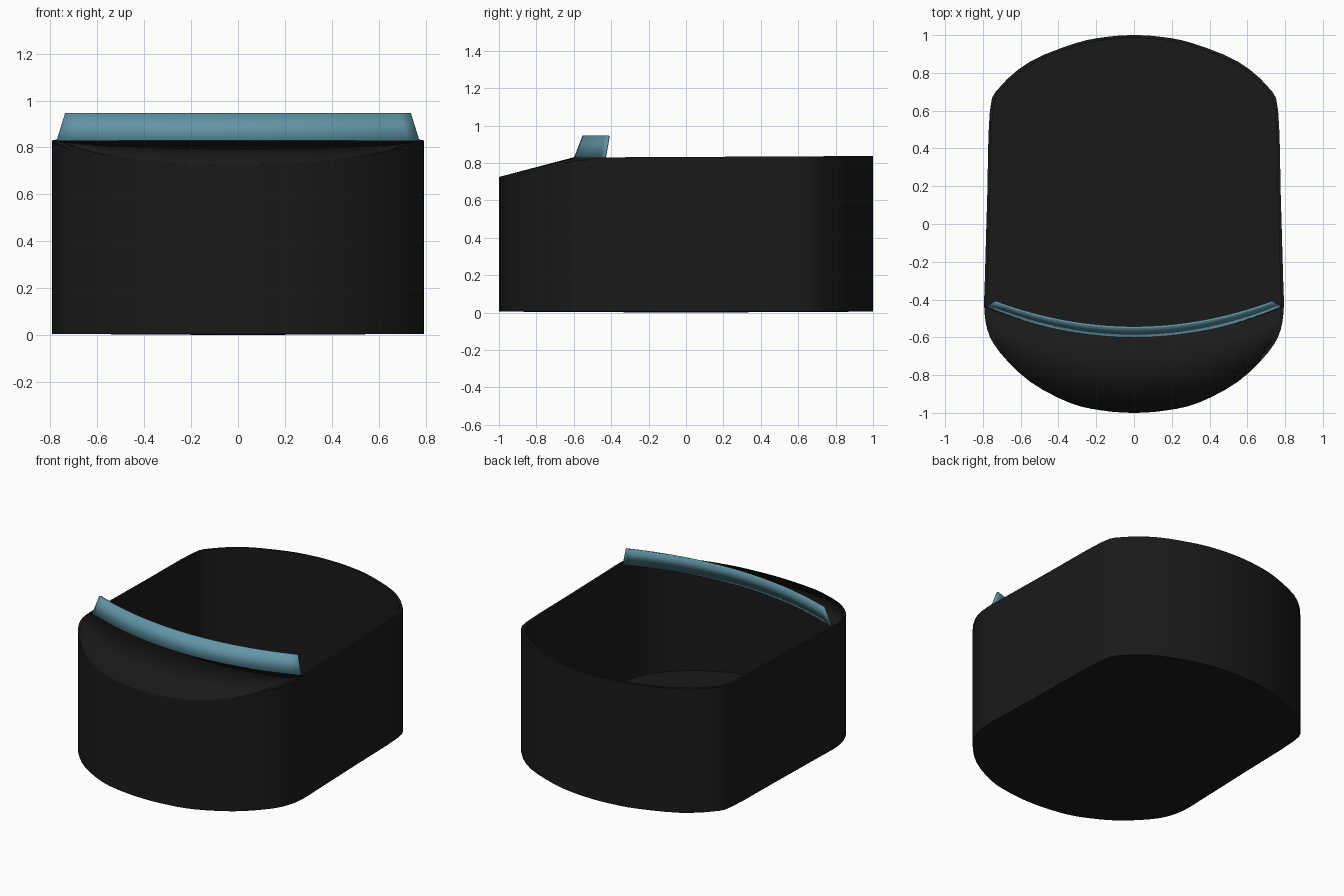
import bpy
from mathutils import Vector

if "Cube" in bpy.data.objects:
    bpy.data.objects.remove(bpy.data.objects["Cube"])


def material(name, color):
    m = bpy.data.materials.new(name)
    m.diffuse_color = (*color, 1)
    m.use_nodes = True
    m.node_tree.nodes["Principled BSDF"].inputs["Base Color"].default_value = m.diffuse_color
    return m


def make(name, verts, faces, mat, thickness=0):
    me = bpy.data.meshes.new(name)
    me.from_pydata(verts, [], faces)
    me.materials.append(mat)
    ob = bpy.data.objects.new(name, me)
    bpy.context.collection.objects.link(ob)
    bpy.ops.object.select_all(action='DESELECT')
    ob.select_set(True)
    bpy.context.view_layer.objects.active = ob
    bpy.ops.object.shade_smooth_by_angle(angle=0.6)
    if thickness:
        mod = ob.modifiers.new("thickness", 'SOLIDIFY')
        mod.thickness = thickness
        mod.offset = -1
    return ob


def smooth_path(pts, steps=3):
    p = [Vector(q) for q in pts]
    p = [Vector((-p[1].x, p[1].y))] + p + [Vector((-p[-2].x, p[-2].y))]
    out = []
    for a, b, c, d in zip(p, p[1:], p[2:], p[3:]):
        for i in range(steps):
            t = i / steps
            out.append(0.5 * (2*b + (c-a)*t + (2*a-5*b+4*c-d)*t*t + (3*b-a-3*c+d)*t**3))
    return out + [p[-2]]


def rim_z(y):
    return min(0.832 + 0.005 * y, 0.725 + 0.25 * (y + 1))


def bow(x):
    return -0.6 + 0.16 * (x / 0.785) ** 2


black = material("black_shell", (0.01, 0.01, 0.01))
blue = material("blue_glass", (0.12, 0.3, 0.38))

# Plan outline, front centre to back centre, then mirrored
half = smooth_path([(0, -1), (0.17, -0.987), (0.34, -0.947), (0.55, -0.835), (0.71, -0.68),
                    (0.775, -0.56), (0.793, -0.44), (0.79, -0.3), (0.777, 0.15), (0.763, 0.6),
                    (0.71, 0.725), (0.55, 0.86), (0.31, 0.957), (0.15, 0.99), (0, 1)])
outline = half + [Vector((-p.x, p.y)) for p in half[-2:0:-1]]
n = len(outline)

# Tub: outer wall, rim, inner wall and floor
rings = [[(p.x, p.y, 0.005) for p in outline],
         [(p.x, p.y, rim_z(p.y)) for p in outline],
         [(p.x * 0.98, p.y * 0.985, rim_z(p.y)) for p in outline],
         [(p.x * 0.98, p.y * 0.985, 0.025) for p in outline]]
verts = [v for r in rings for v in r]
faces = [(k*n + i, k*n + (i+1) % n, (k+1)*n + (i+1) % n, (k+1)*n + i)
         for k in range(3) for i in range(n)]
verts += [(0, 0, 0), (0, 0, 0.025)]
faces += [((i+1) % n, i, 4*n) for i in range(n)]
faces += [(3*n + i, 3*n + (i+1) % n, 4*n + 1) for i in range(n)]
make("tub", verts, faces, black)

# Sloping front deck between the rim and the bowed windshield line
front = [p for p in half if p.y < -0.44]
front = [Vector((-p.x, p.y)) for p in front[:0:-1]] + front
m = len(front)
verts = [(p.x, p.y, rim_z(p.y)) for p in front]
verts += [(p.x, max(bow(p.x), p.y + 0.001), 0.83) for p in front]
make("front_deck", verts, [(i, i+1, m+i+1, m+i) for i in range(m-1)], black, 0.015)

# Curved, raked windshield strip
s = 32
us = [2 * i / s - 1 for i in range(s + 1)]
verts = [(0.775*u, -0.6 + 0.16*u*u, 0.825) for u in us]
verts += [(0.737*u, -0.553 + 0.135*u*u, 0.947) for u in us]
make("windshield", verts, [(i, i+1, s+2+i, s+1+i) for i in range(s)], blue, 0.012)
